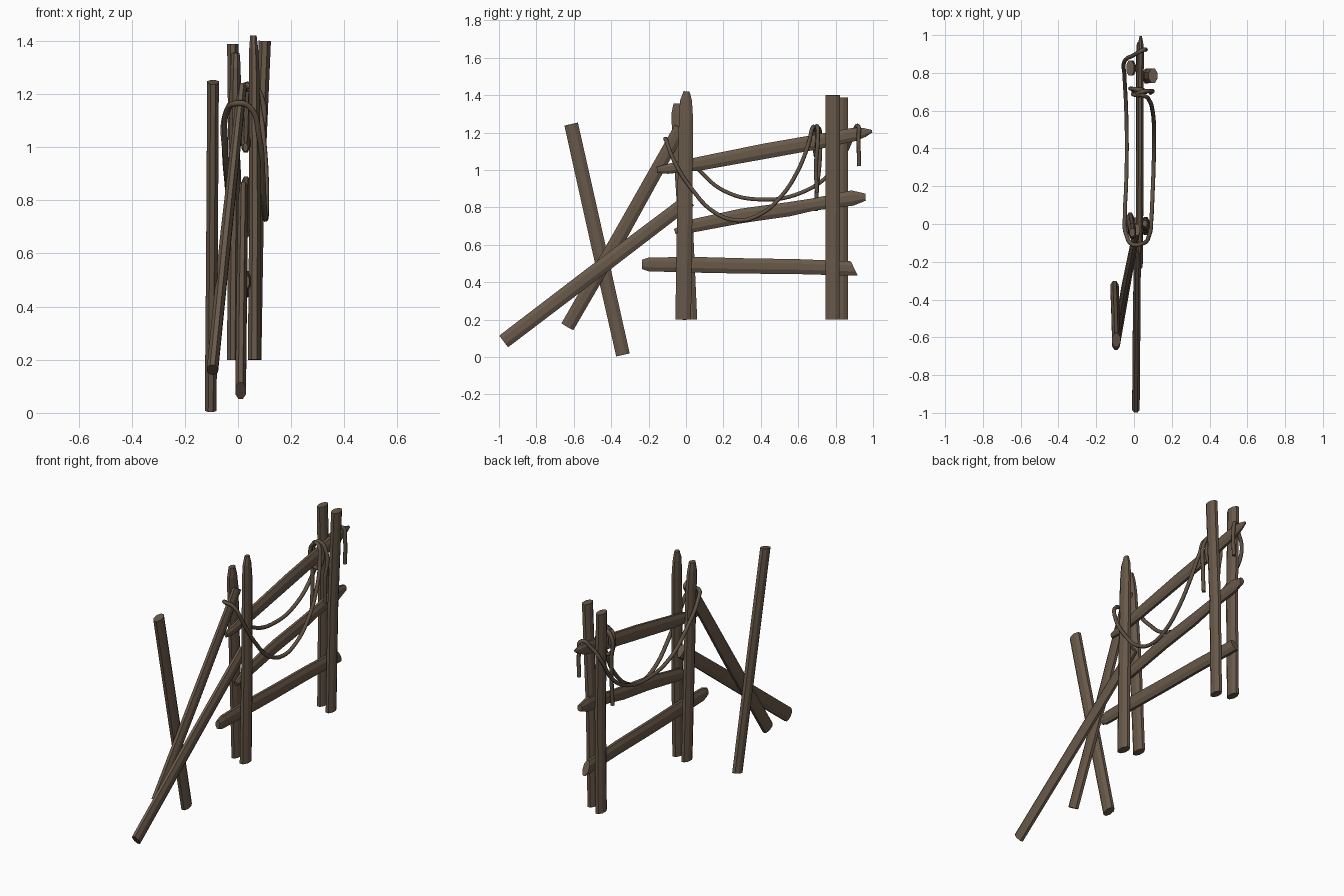
import bpy, bmesh, math
from mathutils import Vector

wood = bpy.data.materials.new("weathered brown wood")
wood.diffuse_color = (0.14, 0.10, 0.068, 1)
rope_mat = bpy.data.materials.new("dark brown rope")
rope_mat.diffuse_color = (0.115, 0.083, 0.057, 1)
X = Vector((1, 0, 0))


def log(name, rings, sides=8):
    """Loft a flattened log. Ring = x, y, z, half width in x, half depth, optional end skew."""
    bm = bmesh.new()
    pts = [Vector(r[:3]) for r in rings]
    loops = []
    for i, r in enumerate(rings):
        t = (pts[min(i + 1, len(pts) - 1)] - pts[max(i - 1, 0)]).normalized()
        u = (X - t * t.dot(X)).normalized()
        v = u.cross(t)
        skew = r[5] if len(r) > 5 else 0
        k = 1 / math.cos(math.pi / sides)
        loop = []
        for s in range(sides):
            a = 2 * math.pi * (s + 0.5) / sides
            c, d = math.cos(a) * k, math.sin(a) * k
            loop.append(bm.verts.new(pts[i] + u * c * r[3] + v * d * r[4] + t * skew * d))
        loops.append(loop)
    for a, b in zip(loops, loops[1:]):
        for s in range(sides):
            n = (s + 1) % sides
            bm.faces.new((a[s], a[n], b[n], b[s]))
    bm.faces.new(loops[0][::-1])
    bm.faces.new(loops[-1])
    bmesh.ops.recalc_face_normals(bm, faces=bm.faces)
    me = bpy.data.meshes.new(name)
    bm.to_mesh(me)
    bm.free()
    me.materials.append(wood)
    ob = bpy.data.objects.new(name, me)
    bpy.context.collection.objects.link(ob)


def rope(name, pts, radius=0.011):
    """Round rope through the given points."""
    cu = bpy.data.curves.new(name, 'CURVE')
    cu.dimensions = '3D'
    cu.bevel_depth = radius
    cu.bevel_resolution = 2
    cu.resolution_u = 6
    cu.use_fill_caps = True
    sp = cu.splines.new('BEZIER')
    sp.bezier_points.add(len(pts) - 1)
    for bp, p in zip(sp.bezier_points, pts):
        bp.co = p
        bp.handle_left_type = bp.handle_right_type = 'AUTO'
    cu.materials.append(rope_mat)
    ob = bpy.data.objects.new(name, cu)
    bpy.context.collection.objects.link(ob)
    bpy.ops.object.select_all(action='DESELECT')
    ob.select_set(True)
    bpy.context.view_layer.objects.active = ob
    bpy.ops.object.convert(target='MESH')
    bpy.ops.object.shade_smooth_by_angle(angle=math.radians(60))


# Front pair of posts, worn to blunt tips
log("front_post_right", [(0.061, -0.015, 0.20, 0.024, 0.042), (0.064, -0.007, 0.75, 0.022, 0.041),
                         (0.061, 0, 1.27, 0.020, 0.038), (0.059, 0, 1.37, 0.017, 0.032),
                         (0.058, 0.003, 1.42, 0.012, 0.016)])
log("front_post_left", [(-0.020, 0.02, 0.20, 0.021, 0.040), (-0.017, -0.005, 0.75, 0.022, 0.040),
                        (-0.010, -0.035, 1.22, 0.021, 0.040), (-0.009, -0.043, 1.30, 0.019, 0.036),
                        (-0.009, -0.045, 1.355, 0.015, 0.022)])

# Rear pair of posts, sawn flat
log("rear_post_right", [(0.066, 0.783, 0.20, 0.022, 0.038), (0.076, 0.785, 0.80, 0.022, 0.038),
                        (0.101, 0.785, 1.40, 0.023, 0.038)])
log("rear_post_left", [(-0.018, 0.825, 0.20, 0.022, 0.040), (-0.012, 0.825, 0.80, 0.022, 0.040),
                       (-0.020, 0.825, 1.388, 0.021, 0.040)])

# Three rails passing between the posts
log("top_rail", [(0.028, -0.155, 1.00, 0.009, 0.016), (0.029, -0.10, 1.005, 0.016, 0.026),
                 (0.030, 0.08, 1.035, 0.019, 0.037), (0.031, 0.42, 1.10, 0.019, 0.041),
                 (0.032, 0.70, 1.15, 0.019, 0.040), (0.034, 0.90, 1.19, 0.018, 0.036),
                 (0.035, 0.955, 1.20, 0.014, 0.024), (0.036, 0.995, 1.207, 0.006, 0.007)])
log("middle_rail", [(0.028, -0.06, 0.67, 0.014, 0.014), (0.028, 0.03, 0.70, 0.018, 0.035),
                    (0.029, 0.30, 0.755, 0.019, 0.039), (0.030, 0.55, 0.79, 0.019, 0.038),
                    (0.030, 0.68, 0.815, 0.018, 0.033), (0.030, 0.89, 0.85, 0.018, 0.041),
                    (0.030, 0.96, 0.855, 0.015, 0.019)])
log("bottom_rail", [(0.030, -0.235, 0.495, 0.013, 0.025), (0.030, -0.20, 0.495, 0.018, 0.037),
                    (0.030, 0.05, 0.493, 0.019, 0.042), (0.030, 0.30, 0.487, 0.020, 0.041),
                    (0.030, 0.60, 0.483, 0.020, 0.040), (0.030, 0.90, 0.473, 0.019, 0.038, -0.020)])

# Leaning braces and loose prop in front of the fence
log("long_brace", [(0.010, -0.975, 0.083, 0.020, 0.039), (0.014, -0.50, 0.445, 0.020, 0.040),
                   (0.020, 0.02, 0.84, 0.018, 0.037)])
log("steep_brace", [(-0.096, -0.634, 0.162, 0.021, 0.037), (-0.045, -0.34, 0.67, 0.021, 0.038),
                    (0.015, -0.03, 1.225, 0.017, 0.034)])
log("loose_prop", [(-0.103, -0.337, 0.011, 0.022, 0.037), (-0.098, -0.47, 0.60, 0.022, 0.038),
                   (-0.094, -0.614, 1.245, 0.022, 0.037)])

# Long rope: hangs from the rail tip, round the rear post, sags both sides of the fence
rope("sagging_rope", [(0.058, 0.925, 1.02), (0.060, 0.922, 1.17), (0.045, 0.92, 1.235),
                      (0.0, 0.895, 1.20), (-0.048, 0.865, 1.12), (-0.050, 0.78, 0.99),
                      (-0.042, 0.62, 0.88), (-0.038, 0.40, 0.842), (-0.042, 0.20, 0.89),
                      (-0.048, 0.06, 1.01), (-0.040, -0.06, 1.14), (-0.010, -0.107, 1.165),
                      (0.040, -0.105, 1.155), (0.080, -0.06, 1.04), (0.092, 0.03, 0.90),
                      (0.098, 0.15, 0.775), (0.103, 0.28, 0.73), (0.106, 0.40, 0.765),
                      (0.106, 0.51, 0.86), (0.098, 0.60, 1.00), (0.080, 0.655, 1.14),
                      (0.050, 0.680, 1.23), (0.015, 0.690, 1.22)])

# Coils round the top rail with hanging tails
coil = []
for i in range(13):
    a = math.pi * (0.5 + i / 6 * 1.25)
    coil.append((0.031 + 0.036 * math.cos(a), 0.68 + 0.003 * i, 1.15 + 0.075 * math.sin(a)))
rope("rope_coil", coil)
rope("rope_tail_right", [(0.015, 0.690, 1.215), (0.045, 0.70, 1.235), (0.090, 0.705, 1.18),
                         (0.088, 0.695, 1.02), (0.086, 0.70, 0.88)])
rope("rope_tail_left", [(0.050, 0.71, 1.22), (0.0, 0.715, 1.21), (-0.008, 0.715, 1.05),
                        (0.0, 0.70, 0.90), (-0.002, 0.695, 0.78)])
